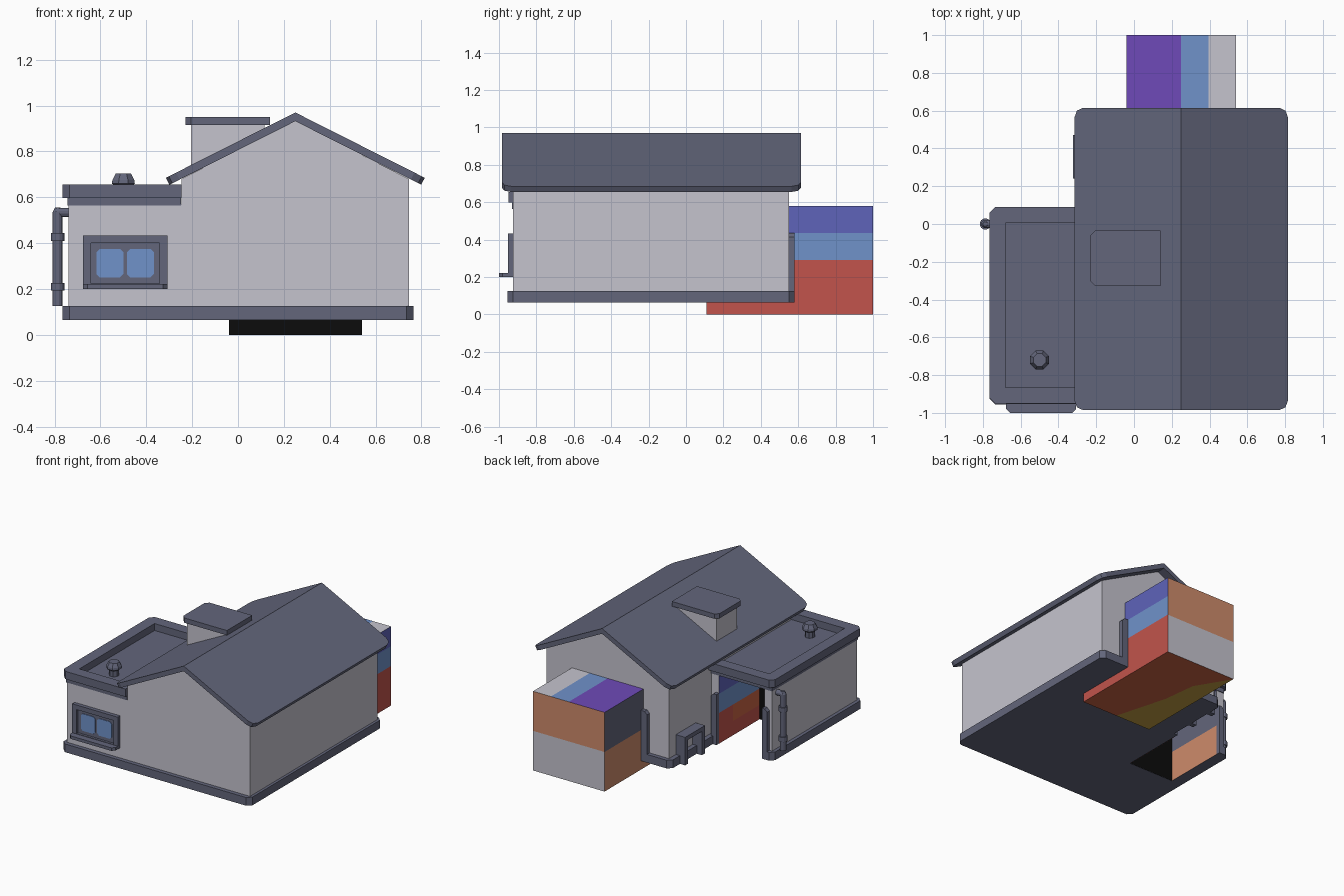
import bpy, bmesh, math
from mathutils import Matrix

if "Cube" in bpy.data.objects:
    bpy.data.objects.remove(bpy.data.objects["Cube"])

PALETTE = {
    "wall_grey": (197, 196, 206), "slate": (99, 102, 123), "window_blue": (112, 146, 202),
    "brick_red": (194, 84, 76), "indigo": (94, 99, 186), "purple": (110, 74, 184),
    "orange": (206, 139, 107), "rust": (200, 98, 66), "mustard": (196, 158, 66),
    "black": (12, 12, 12),
}
MATS = {}
for name, rgb in PALETTE.items():
    m = bpy.data.materials.new(name)
    m.diffuse_color = [((c / 255 + 0.055) / 1.055) ** 2.4 for c in rgb] + [1]
    m.use_nodes = True
    m.node_tree.nodes["Principled BSDF"].inputs["Base Color"].default_value = m.diffuse_color
    MATS[name] = m


def finish(name, bm, *mats):
    me = bpy.data.meshes.new(name)
    bm.to_mesh(me)
    bm.free()
    for m in mats:
        me.materials.append(MATS[m])
    ob = bpy.data.objects.new(name, me)
    bpy.context.collection.objects.link(ob)
    return ob


def prism_bm(pts, a, b, axis):
    """Closed outline extruded along z (outline is x,y) or along y (outline is x,z)."""
    place = (lambda p, t: (p[0], p[1], t)) if axis == "z" else (lambda p, t: (p[0], t, p[1]))
    bm = bmesh.new()
    lo = [bm.verts.new(place(p, a)) for p in pts]
    hi = [bm.verts.new(place(p, b)) for p in pts]
    bm.faces.new(lo)
    bm.faces.new(hi)
    n = len(pts)
    for i in range(n):
        bm.faces.new((lo[i], lo[(i + 1) % n], hi[(i + 1) % n], hi[i]))
    bmesh.ops.recalc_face_normals(bm, faces=bm.faces)
    return bm


def prism(name, pts, a, b, mat, axis="z"):
    return finish(name, prism_bm(pts, a, b, axis), mat)


def chamfer(pts, corners, c):
    """Replace the chosen outline corners by two points each."""
    out = []
    for i, p in enumerate(pts):
        if i not in corners:
            out.append(p)
            continue
        for q in (pts[i - 1], pts[(i + 1) % len(pts)]):
            d = math.dist(p, q)
            out.append((p[0] + (q[0] - p[0]) * c / d, p[1] + (q[1] - p[1]) * c / d))
    return out


def rect(x0, x1, y0, y1):
    return [(x0, y0), (x1, y0), (x1, y1), (x0, y1)]


def box(name, x0, x1, y0, y1, z0, z1, mat):
    return prism(name, rect(x0, x1, y0, y1), z0, z1, mat)


def quad(axis, sign, c, u0, u1, v0, v1):
    """Flat rectangle facing +/- axis; u and v are the next two axes in cyclic order."""
    pts = []
    for u, v in rect(u0, u1, v0, v1)[::sign]:
        p = [0, 0, 0]
        p[axis], p[(axis + 1) % 3], p[(axis + 2) % 3] = c, u, v
        pts.append(p)
    return pts


def patchwork(name, patches):
    mats = list(dict.fromkeys(m for m, _ in patches))
    bm = bmesh.new()
    for m, pts in patches:
        bm.faces.new([bm.verts.new(p) for p in pts]).material_index = mats.index(m)
    return finish(name, bm, *mats)


def lathe(name, profile, sides, mat, matrix):
    bm = bmesh.new()
    rings = [[bm.verts.new((r * math.cos(2 * math.pi * (i + .5) / sides),
                            r * math.sin(2 * math.pi * (i + .5) / sides), z))
              for i in range(sides)] for r, z in profile]
    for a, b in zip(rings, rings[1:]):
        for i in range(sides):
            j = (i + 1) % sides
            bm.faces.new((a[i], a[j], b[j], b[i]))
    bm.faces.new(rings[0][::-1])
    bm.faces.new(rings[-1])
    bm.transform(matrix)
    return finish(name, bm, mat)


# Base slab: L shape with a notch for the side doorway
prism("base_slab", chamfer([(-.765, -.955), (.765, -.955), (.765, .58), (-.28, .58), (-.28, .09),
      (-.31, .09), (-.31, -.41), (-.68, -.41), (-.68, .09), (-.765, .09)], {0, 1, 2, 3, 9}, .03),
      .065, .125, "slate")

# Main house walls and gable roof
prism("house_walls", [(-.247, .12), (.745, .12), (.745, .68), (.25, .935), (-.247, .68)],
      -.925, .55, "wall_grey", "y")
bm = prism_bm([(-.315, .685), (-.299, .655), (.25, .932), (.799, .655), (.815, .685), (.25, .97)],
              -.985, .615, "y")
eaves = [e for e in bm.edges if all(abs(v.co.x - .25) > .5 for v in e.verts)
         and abs(e.verts[0].co.y - e.verts[1].co.y) < 1e-4]
bmesh.ops.bevel(bm, geom=eaves, offset=.05, segments=2, profile=.5, affect="EDGES")
finish("gable_roof", bm, "slate")

# Chimney
box("chimney", -.205, .115, -.3, -.06, .66, .92, "wall_grey")
prism("chimney_cap", chamfer(rect(-.23, .14, -.328, -.035), {0, 3}, .025), .915, .95, "slate")

# Annex walls, flat roof and parapet
prism("annex_walls", [(-.74, -.925), (-.247, -.925), (-.247, .06), (-.31, .06), (-.31, -.41),
      (-.68, -.41), (-.68, .06), (-.74, .06)], .12, .57, "wall_grey")
box("annex_roof", -.743, -.248, -.93, .065, .565, .604, "slate")
prism("annex_parapet", chamfer([(-.765, -.95), (-.247, -.95), (-.247, -.865), (-.68, -.865),
      (-.68, .005), (-.247, .005), (-.247, .09), (-.765, .09)], {0, 7}, .03), .598, .655, "slate")

# Coloured lining of the open side doorway
patchwork("doorway_lining", [
    ("indigo", quad(0, -1, -.311, -.41, .06, .43, .565)),
    ("window_blue", quad(0, -1, -.311, -.41, .06, .29, .43)),
    ("rust", quad(0, -1, -.311, -.41, -.1, .17, .29)),
    ("brick_red", quad(0, -1, -.311, -.1, .06, .17, .29)),
    ("brick_red", quad(0, -1, -.311, -.41, .06, .065, .17)),
    ("slate", quad(0, 1, -.679, -.41, .06, .29, .565)),
    ("orange", quad(0, 1, -.679, -.41, .06, .065, .29)),
    ("black", quad(1, 1, -.409, .065, .565, -.68, -.31)),
    ("purple", quad(2, -1, .564, -.68, -.31, -.41, .06)),
])

# Patchwork block standing in the back doorway
X0, X1, Y0, Y1, H = -.04, .54, .11, 1.0, .58
edge = [(.25, Y0, 0), (.14, .5, 0), (.11, .75, 0), (X0, Y1, 0)]
patchwork("back_block", [
    ("brick_red", quad(0, 1, X1, Y0, Y1, 0, .29)),
    ("window_blue", quad(0, 1, X1, Y0, Y1, .29, .435)),
    ("indigo", quad(0, 1, X1, Y0, Y1, .435, H)),
    ("orange", quad(0, -1, X0, Y0, Y1, 0, .29)),
    ("slate", quad(0, -1, X0, Y0, Y1, .29, H)),
    ("wall_grey", quad(1, 1, Y1, 0, .29, X0, X1)),
    ("orange", quad(1, 1, Y1, .29, H, X0, X1)),
    ("black", quad(1, -1, Y0, 0, H, X0, X1)),
    ("purple", quad(2, 1, H, X0, .25, Y0, Y1)),
    ("window_blue", quad(2, 1, H, .25, .395, Y0, Y1)),
    ("wall_grey", quad(2, 1, H, .395, X1, Y0, Y1)),
    ("mustard", [(X0, Y0, 0)] + edge[::-1]),
    ("rust", edge + [(X1, Y1, 0), (X1, Y0, 0)]),
])

# Door posts beside both doorways
for name, x0, x1, y0, y1, outer in (
        ("back_post_left", -.09, -.038, .545, .58, 3), ("back_post_right", .538, .59, .545, .58, 2),
        ("side_post_outer", -.72, -.68, .055, .09, 3), ("side_post_inner", -.31, -.265, .055, .09, 2)):
    prism(name, chamfer(rect(x0, x1, .07, .435), {outer}, .02), y0, y1, "slate", "y")

# Front window: raised surround, inner frame, two panes, sill
for name, r in (("top", (-.677, -.307, .4, .434)), ("bottom", (-.677, -.307, .2, .225)),
                ("left", (-.677, -.642, .225, .4)), ("right", (-.342, -.307, .225, .4))):
    prism("window_surround_" + name, rect(*r), -.953, -.92, "slate", "y")
prism("window_frame", rect(-.642, -.342, .222, .402), -.935, -.92, "slate", "y")
for i, x in enumerate((-.617, -.484)):
    prism(f"window_pane_{i + 1}", chamfer(rect(x, x + .117, .25, .375), {0, 1, 2, 3}, .015),
          -.939, -.934, "window_blue", "y")
prism("window_sill", chamfer(rect(-.677, -.307, -1, -.95), {0, 1}, .02), .2, .222, "slate")

# Small hood frame on the side wall of the main house
box("hood_top", -.322, -.24, .24, .47, .24, .27, "slate")
for i, y in enumerate((.24, .435)):
    box(f"hood_leg_{i + 1}", -.322, -.24, y, y + .035, .065, .242, "slate")

# Roof vent
lathe("roof_vent", [(.034, .6), (.034, .645), (.054, .66), (.052, .675), (.036, .703)], 8, "slate",
      Matrix.Translation((-.5, -.72, 0)))

# Drain pipe with two collars and an elbow into the wall
at = Matrix.Translation((-.787, 0, 0))
lathe("drain_pipe", [(.022, .125), (.022, .535), (.012, .555)], 12, "slate", at)
for i, z in enumerate((.193, .41)):
    lathe(f"pipe_collar_{i + 1}", [(.03, z), (.03, z + .034)], 12, "slate", at)
lathe("pipe_elbow", [(.021, 0), (.021, .06)], 12, "slate",
      Matrix.Translation((-.795, 0, .534)) @ Matrix.Rotation(math.pi / 2, 4, "Y"))
